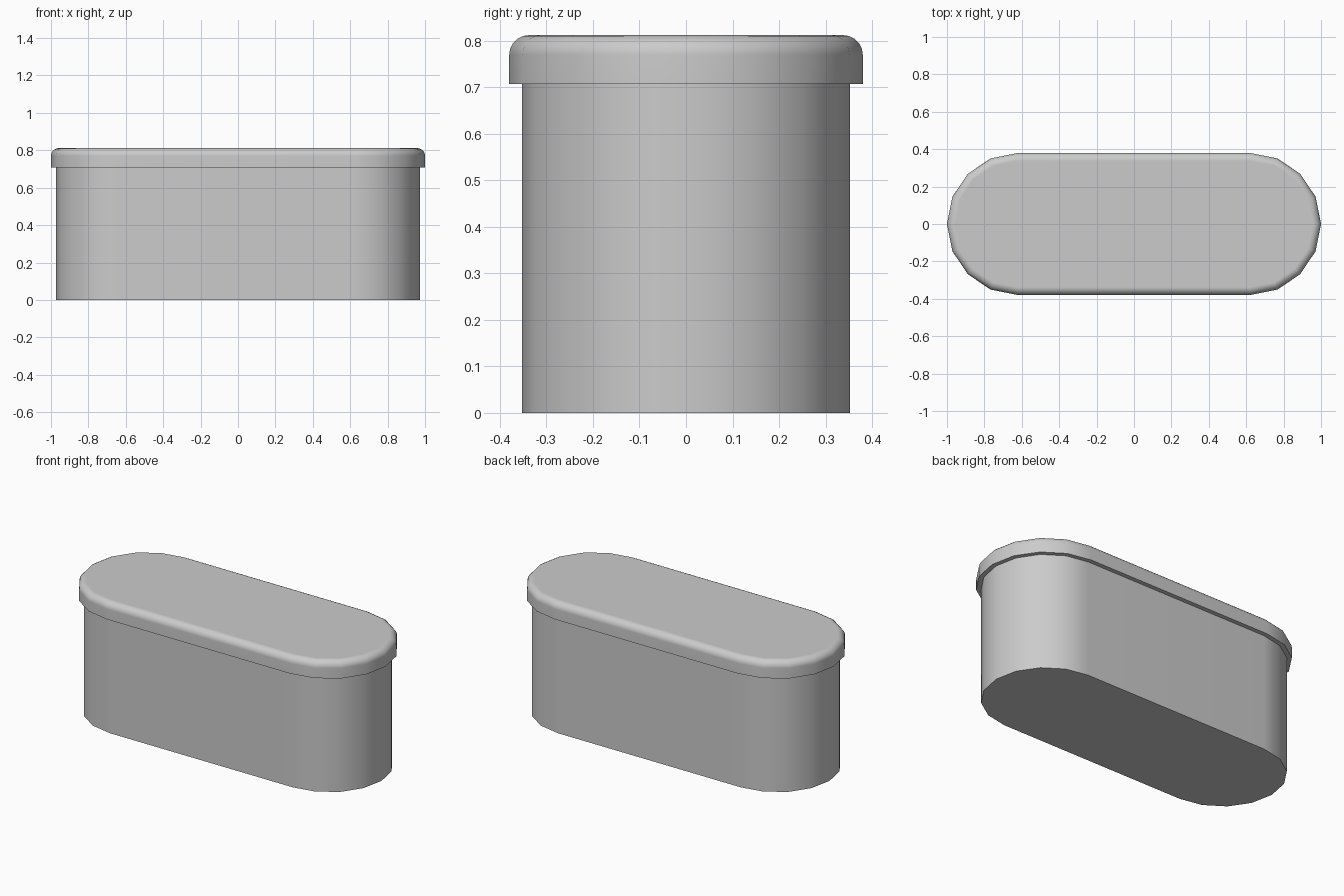
import bpy, bmesh
from math import sin, cos, pi

cube = bpy.data.objects.get("Cube")
if cube:
    bpy.data.objects.remove(cube)

HALF_STRAIGHT = 0.62   # centre of each rounded end
END_STEPS = 8          # sides per rounded end

grey = bpy.data.materials.new("light_grey")
grey.use_nodes = True
colour = (0.6, 0.6, 0.6, 1)
grey.diffuse_color = colour
grey.node_tree.nodes["Principled BSDF"].inputs["Base Color"].default_value = colour


def outline(radius):
    """Stadium outline: two half circles joined by straight sides."""
    points = []
    for side in (1, -1):
        for i in range(END_STEPS + 1):
            a = -pi / 2 + pi * i / END_STEPS
            points.append((side * (HALF_STRAIGHT + radius * cos(a)),
                           side * radius * sin(a)))
    return points


def stadium_solid(name, profile):
    """Stack outlines along a (radius, height) profile and cap both ends."""
    bm = bmesh.new()
    rings = [[bm.verts.new((x, y, z)) for x, y in outline(r)] for r, z in profile]
    for low, high in zip(rings, rings[1:]):
        for i in range(len(low)):
            j = (i + 1) % len(low)
            bm.faces.new((low[i], low[j], high[j], high[i]))
    bm.faces.new(rings[0][::-1])
    bm.faces.new(rings[-1])
    mesh = bpy.data.meshes.new(name)
    bm.to_mesh(mesh)
    bm.free()
    mesh.materials.append(grey)
    obj = bpy.data.objects.new(name, mesh)
    bpy.context.collection.objects.link(obj)
    bpy.ops.object.select_all(action='DESELECT')
    obj.select_set(True)
    bpy.context.view_layer.objects.active = obj
    bpy.ops.object.shade_smooth_by_angle(angle=pi / 6)
    normals = obj.modifiers.new("flat_top_normals", 'WEIGHTED_NORMAL')
    normals.keep_sharp = True
    return obj


# Container body
stadium_solid("container_body", [(0.353, 0), (0.353, 0.707)])

# Overhanging lid with a rounded upper rim
LID_R, LID_TOP, ROUND = 0.38, 0.812, 0.042
rim = [(LID_R - ROUND * (1 - cos(t)), LID_TOP - ROUND * (1 - sin(t)))
       for t in (pi / 2 * i / 5 for i in range(6))]
stadium_solid("lid", [(LID_R, 0.707)] + rim)
